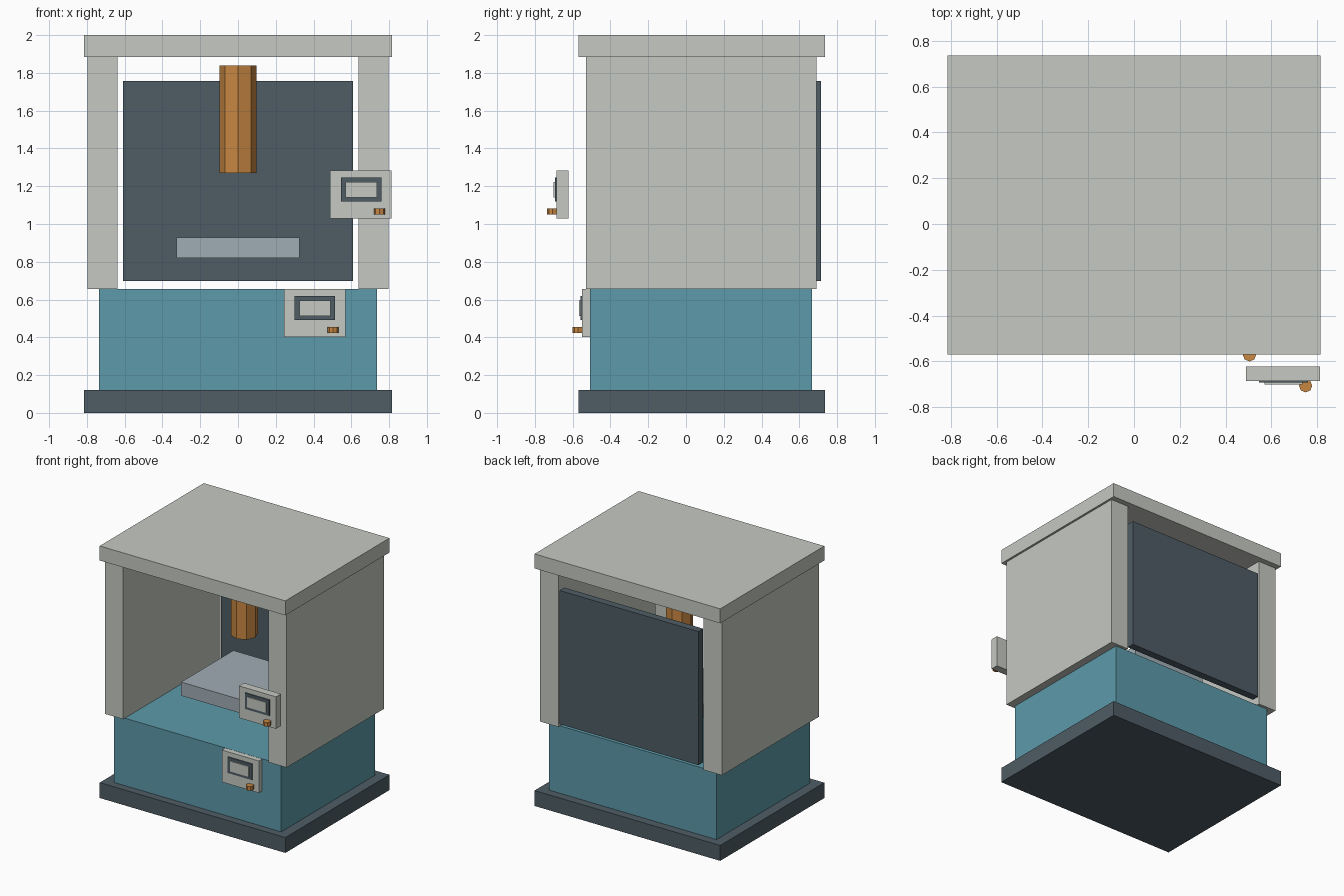
import bpy
import bmesh
from mathutils import Matrix, Vector

cube = bpy.data.objects.get("Cube")
if cube:
    bpy.data.objects.remove(cube, do_unlink=True)


def srgb(*rgb):
    return tuple((c / 255 / 12.92 if c <= 10 else ((c / 255 + 0.055) / 1.055) ** 2.4)
                 for c in rgb) + (1.0,)


def material(name, colour):
    mat = bpy.data.materials.new(name)
    mat.use_nodes = True
    mat.diffuse_color = colour
    mat.node_tree.nodes["Principled BSDF"].inputs["Base Color"].default_value = colour
    return mat


PALE = material("pale grey", srgb(197, 201, 194))
DARK = material("dark slate", srgb(78, 92, 101))
TEAL = material("teal", srgb(93, 154, 170))
COPPER = material("copper orange", srgb(200, 135, 66))
STEEL = material("light steel", srgb(160, 173, 181))


def finish(bm, name, mat):
    mesh = bpy.data.meshes.new(name)
    bm.to_mesh(mesh)
    bm.free()
    mesh.materials.append(mat)
    obj = bpy.data.objects.new(name, mesh)
    bpy.context.collection.objects.link(obj)
    return obj


def box(name, x, y, z, mat):
    """Box from (low, high) ranges on each axis."""
    bm = bmesh.new()
    size = [b - a for a, b in (x, y, z)]
    mid = Vector([(a + b) / 2 for a, b in (x, y, z)])
    bmesh.ops.create_cube(bm, size=1, matrix=Matrix.Translation(mid) @ Matrix.Diagonal(size + [1]))
    return finish(bm, name, mat)


def octagon_post(name, centre, radius, z, mat):
    """Upright eight-sided cylinder with a corner facing the front."""
    bm = bmesh.new()
    mid = Vector((*centre, (z[0] + z[1]) / 2))
    bmesh.ops.create_cone(bm, cap_ends=True, segments=8, radius1=radius, radius2=radius,
                          depth=z[1] - z[0], matrix=Matrix.Translation(mid))
    return finish(bm, name, mat)


# Base, lower cabinet and roof
slab_x, slab_y = (-0.815, 0.815), (-0.57, 0.735)
box("base_plinth", slab_x, slab_y, (0, 0.122), DARK)
box("lower_cabinet", (-0.735, 0.735), (-0.508, 0.668), (0.122, 0.657), TEAL)
box("roof", slab_x, slab_y, (1.885, 2), PALE)

# Side walls
for side, sign in (("left", 1), ("right", -1)):
    box(side + "_wall", sorted((sign * 0.638, sign * 0.798)), (-0.53, 0.69), (0.657, 1.885), PALE)

# Rear panel, work table and spindle
box("rear_panel", (-0.61, 0.61), (0.655, 0.715), (0.697, 1.757), DARK)
box("work_table", (-0.326, 0.326), (-0.248, 0.408), (0.82, 0.928), STEEL)
octagon_post("spindle", (0, 0.08), 0.098, (1.27, 1.84), COPPER)


# Control panels: housing, bezel, screen and knob
def control_panel(prefix, x, y, z):
    """Panel placed by the left, front and bottom of its housing."""
    box(prefix + "_control_housing", (x, x + 0.325), (y, y + 0.062), (z, z + 0.254), PALE)
    box(prefix + "_screen_bezel", (x + 0.057, x + 0.271), (y - 0.008, y),
        (z + 0.09, z + 0.217), DARK)
    box(prefix + "_screen", (x + 0.082, x + 0.247), (y - 0.016, y - 0.008),
        (z + 0.112, z + 0.194), PALE)
    octagon_post(prefix + "_knob", (x + 0.261, y - 0.021), 0.029, (z + 0.022, z + 0.054), COPPER)


control_panel("upper", 0.488, -0.685, 1.028)
control_panel("lower", 0.243, -0.55, 0.402)
